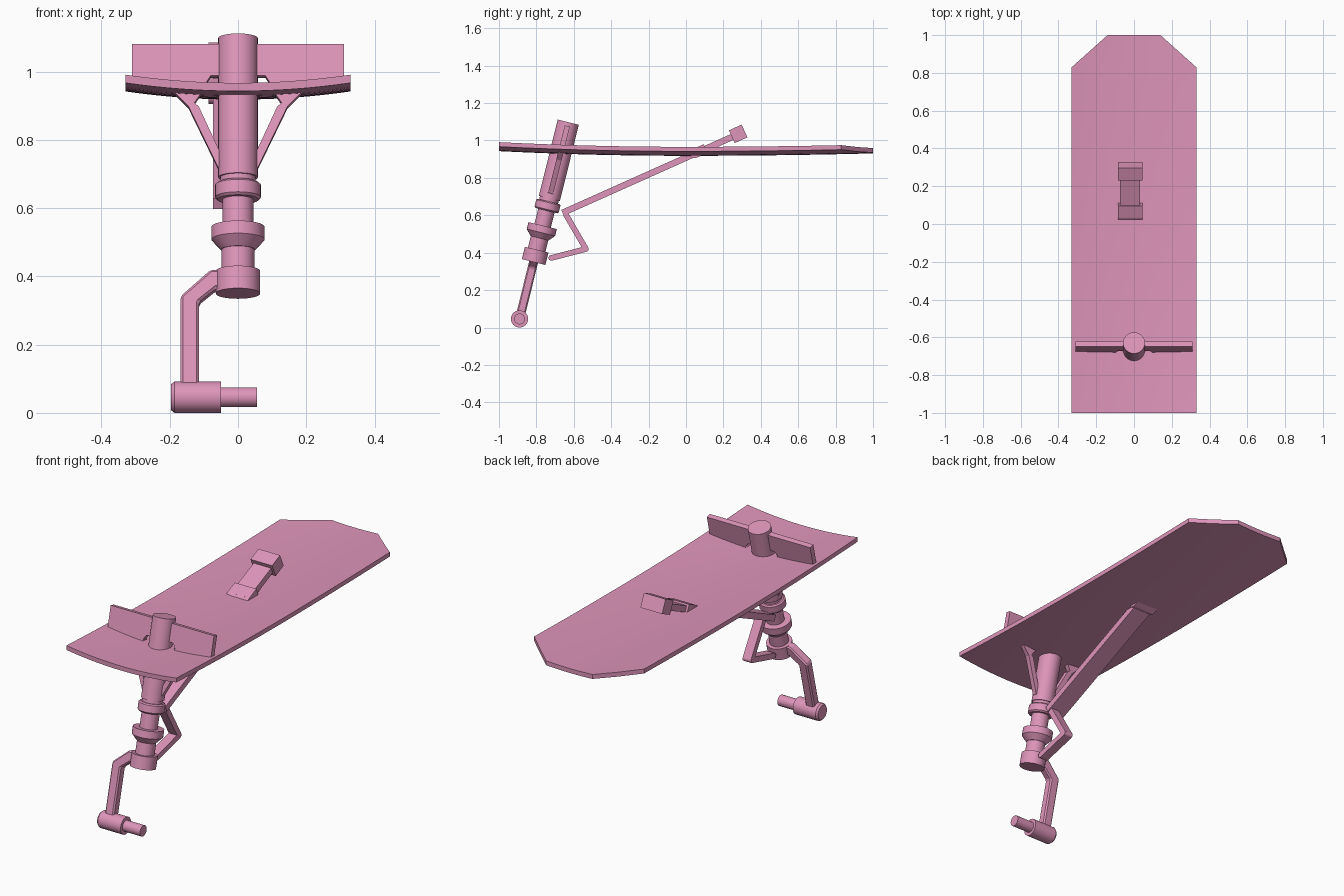
import bpy, bmesh, math
from mathutils import Matrix, Vector

if "Cube" in bpy.data.objects:
    bpy.data.objects.remove(bpy.data.objects["Cube"])

pink = bpy.data.materials.new("pink")
pink.diffuse_color = (0.73, 0.30, 0.49, 1)
pink.use_nodes = True
pink.node_tree.nodes["Principled BSDF"].inputs["Base Color"].default_value = pink.diffuse_color

# Leaning axis of the leg: starts at the axle and tilts backwards going up
AXLE = Vector((0, -0.89, 0.046))
TILT = math.atan2(0.26, 1.05)
LEAN = Matrix.Translation(AXLE) @ Matrix.Rotation(-TILT, 4, 'X')


def along(z):
    """Distance along the leaning axis for a given height."""
    return (z - AXLE.z) / math.cos(TILT)


def finish(name, bm, matrix=Matrix(), bevel=0, smooth=True):
    bmesh.ops.recalc_face_normals(bm, faces=bm.faces)
    mesh = bpy.data.meshes.new(name)
    bm.to_mesh(mesh)
    bm.free()
    mesh.transform(matrix)
    mesh.materials.append(pink)
    ob = bpy.data.objects.new(name, mesh)
    bpy.context.collection.objects.link(ob)
    bpy.context.view_layer.objects.active = ob
    for o in bpy.context.selected_objects:
        o.select_set(False)
    ob.select_set(True)
    if bevel:
        mod = ob.modifiers.new("bevel", 'BEVEL')
        mod.width = bevel
        mod.segments = 1
    if smooth:
        bpy.ops.object.shade_smooth_by_angle(angle=math.radians(30))
    return ob


def lathe(name, profile, matrix, sides=32):
    """Closed turned part from (radius, height) points."""
    bm = bmesh.new()
    rings = []
    for r, h in profile:
        rings.append([bm.verts.new((r * math.cos(2 * math.pi * i / sides),
                                    r * math.sin(2 * math.pi * i / sides), h))
                      for i in range(sides)])
    for a, b in zip(rings, rings[1:]):
        for i in range(sides):
            j = (i + 1) % sides
            bm.faces.new((a[i], a[j], b[j], b[i]))
    bm.faces.new(rings[0])
    bm.faces.new(rings[-1])
    return finish(name, bm, matrix)


def extrude(name, points, depth, matrix, bevel=0):
    """Flat outline in local x and z, thickened evenly along local y."""
    bm = bmesh.new()
    a = [bm.verts.new((x, -depth / 2, z)) for x, z in points]
    b = [bm.verts.new((x, depth / 2, z)) for x, z in points]
    bm.faces.new(a)
    bm.faces.new(b)
    for i in range(len(points)):
        j = (i + 1) % len(points)
        bm.faces.new((a[i], a[j], b[j], b[i]))
    return finish(name, bm, matrix, bevel, smooth=False)


def leaning(points):
    return [(x, along(z)) for x, z in points]


def bar(name, start, end, x, width, thick, bevel=0):
    """Square-section bar between two (y, z) points."""
    a, b = Vector((x, *start)), Vector((x, *end))
    d = b - a
    bm = bmesh.new()
    bmesh.ops.create_cube(bm, size=1, matrix=Matrix.Diagonal((width, d.length, thick, 1)))
    m = Matrix.Translation((a + b) / 2) @ Matrix.Rotation(math.atan2(d.z, d.y), 4, 'X')
    return finish(name, bm, m, bevel, smooth=False)


# Curved door panel with clipped rear corners
bm = bmesh.new()
NX, TH = 16, 0.024
ys = [-1 + 0.0915 * i for i in range(21)] + [0.915, 1.0]
rows = {0: [], 1: []}
for y in ys:
    half = 0.33 if y <= 0.831 else 0.33 - 0.19 * (y - 0.83) / 0.17
    mid = 0.942 + (0.025 if y < 0 else 0.013) * y * y
    for side in (0, 1):
        row = []
        for i in range(NX + 1):
            x = half * (2 * i / NX - 1)
            z = mid + 0.024 * (x / 0.33) ** 2 - TH * side
            row.append(bm.verts.new((x, y, z)))
        rows[side].append(row)
for side in (0, 1):
    for a, b in zip(rows[side], rows[side][1:]):
        for i in range(NX):
            bm.faces.new((a[i], a[i + 1], b[i + 1], b[i]))
for k in (0, -1):
    t, u = rows[0][k], rows[1][k]
    for i in range(NX):
        bm.faces.new((t[i], t[i + 1], u[i + 1], u[i]))
    for j in range(len(ys) - 1):
        t, u = rows[0], rows[1]
        bm.faces.new((t[j][k], t[j + 1][k], u[j + 1][k], u[j][k]))
finish("door_panel", bm)

# Turned parts stacked along the leaning leg
turned = {
    "upper_cylinder": [(0.058, 0.690), (0.058, 1.098)],
    "neck": [(0.052, 0.665), (0.052, 0.70)],
    "upper_collar": [(0.060, 0.625), (0.067, 0.632), (0.067, 0.668), (0.060, 0.674)],
    "piston": [(0.045, 0.50), (0.045, 0.64)],
    "flared_ring": [(0.050, 0.478), (0.078, 0.508), (0.078, 0.545)],
    "lower_piston": [(0.048, 0.40), (0.048, 0.49)],
    "lower_collar": [(0.065, 0.350), (0.065, 0.416)],
}
for name, prof in turned.items():
    lathe(name, [(r, along(z)) for r, z in prof], LEAN)

# Cross plate above the panel, and the braces below it
for side, s in (("left", -1), ("right", 1)):
    wing = [(0, 0.985), (0.08, 0.985), (0.10, 0.955), (0.31, 0.955), (0.31, 1.077), (0, 1.077)]
    extrude("cross_plate_" + side, leaning([(x * s, z) for x, z in wing]), 0.028, LEAN)
    strut = [(0.04, 0.695), (0.06, 0.72), (0.145, 0.895), (0.185, 0.935), (0.20, 0.96),
             (0.09, 0.96), (0.128, 0.905), (0.115, 0.895), (0.05, 0.755)]
    extrude("gusset_" + side, leaning([(x * s, z) for x, z in strut]), 0.028, LEAN)

# Cranked lower leg
leg = [(-0.04, 0.415), (-0.08, 0.415), (-0.168, 0.338), (-0.168, 0.06),
       (-0.115, 0.06), (-0.115, 0.32), (-0.065, 0.36), (-0.04, 0.36)]
extrude("cranked_leg", leaning(leg), 0.048, LEAN, bevel=0.007)

# Axle hub and stub
ACROSS = Matrix.Translation(AXLE) @ Matrix.Rotation(math.pi / 2, 4, 'Y')
lathe("axle_hub", [(0.038, -0.196), (0.046, -0.186), (0.046, -0.05)], ACROSS)
lathe("axle_stub", [(0.029, -0.06), (0.029, 0.055)], ACROSS)

# Long diagonal brace with its hinge and end block
bar("drag_brace", (-0.66, 0.613), (0.29, 1.038), -0.021, 0.105, 0.034)
bar("brace_end_block", (0.245, 1.02), (0.313, 1.051), -0.021, 0.13, 0.075)
bar("brace_hinge", (0.045, 0.93), (0.105, 0.957), -0.021, 0.13, 0.05)
HINGE = Matrix.Translation((-0.021, 0.045, 0.93)) @ Matrix.Rotation(math.pi / 2, 4, 'Y')
lathe("hinge_barrel", [(0.025, -0.065), (0.025, 0.065)], HINGE, 24)

# Folding scissor link behind the leg
joints = [(-0.64, 0.60), (-0.535, 0.42), (-0.72, 0.372)]
bar("upper_link", joints[0], joints[1], 0, 0.05, 0.03)
bar("lower_link", joints[1], joints[2], 0, 0.05, 0.03)
for i, (y, z) in enumerate(joints):
    m = Matrix.Translation((0, y, z)) @ Matrix.Rotation(math.pi / 2, 4, 'Y')
    lathe("link_pin_%d" % (i + 1), [(0.015, -0.025), (0.015, 0.025)], m, 16)
